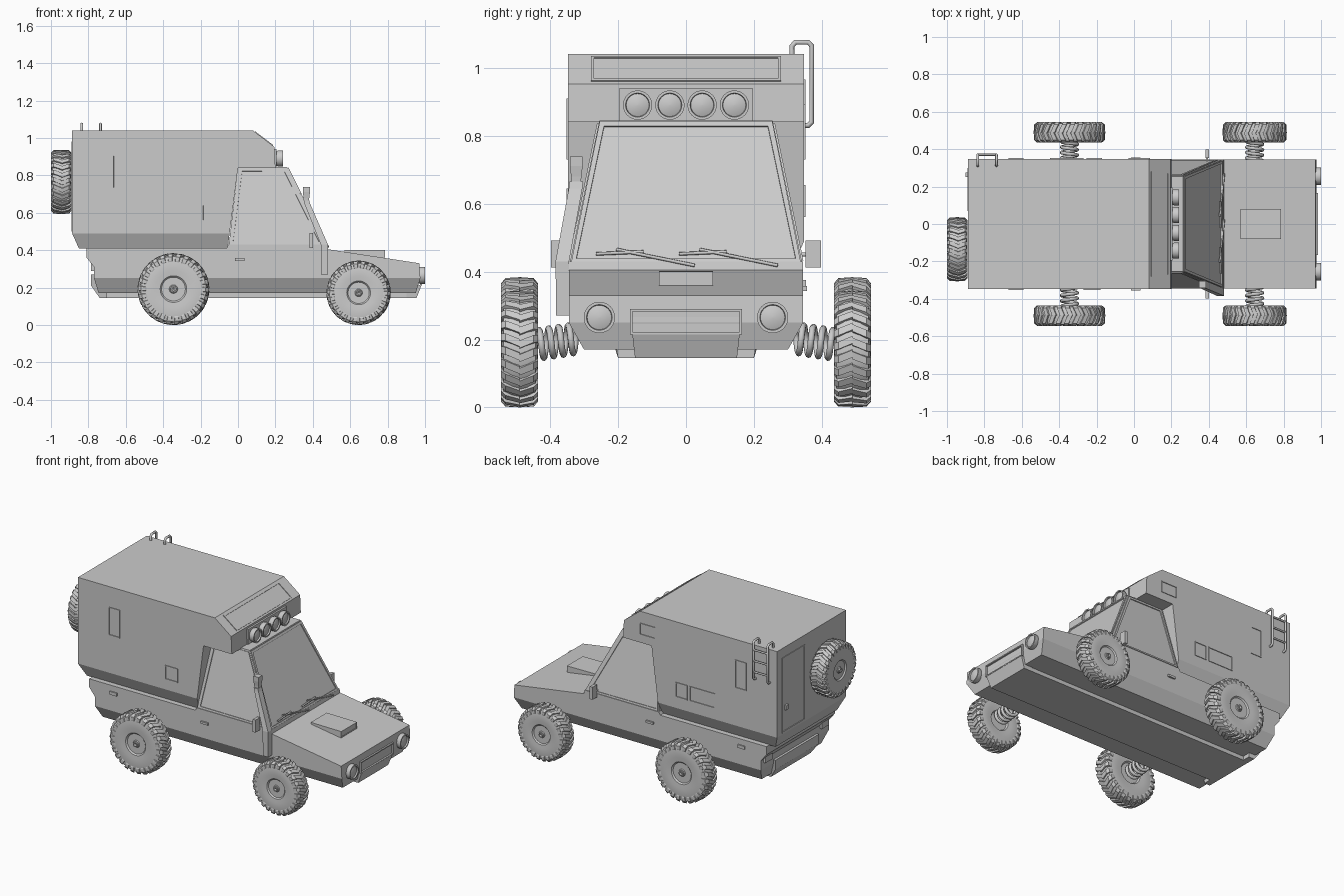
import bpy, bmesh
from math import sin, cos, pi
from mathutils import Vector, Matrix

if "Cube" in bpy.data.objects:
    bpy.data.objects.remove(bpy.data.objects["Cube"])


def obj(name, verts, faces, smooth=False):
    me = bpy.data.meshes.new(name)
    me.from_pydata(verts, [], faces)
    bm = bmesh.new()
    bm.from_mesh(me)
    bmesh.ops.recalc_face_normals(bm, faces=bm.faces)
    bm.to_mesh(me)
    bm.free()
    o = bpy.data.objects.new(name, me)
    bpy.context.collection.objects.link(o)
    if smooth:
        bpy.ops.object.select_all(action='DESELECT')
        o.select_set(True)
        bpy.context.view_layer.objects.active = o
        bpy.ops.object.shade_smooth_by_angle(angle=0.6)
    return o


def loft(name, rings, smooth=False):
    """Skin equal-length rings, capping both ends."""
    n = len(rings[0])
    faces = [tuple(range(n)), tuple(range((len(rings) - 1) * n, len(rings) * n))]
    for k in range(len(rings) - 1):
        for i in range(n):
            j = (i + 1) % n
            faces.append((k * n + i, k * n + j, (k + 1) * n + j, (k + 1) * n + i))
    return obj(name, [p for r in rings for p in r], faces, smooth)


def prism(name, pts):
    """Side profile of (x, z, half width), spanning -y to +y."""
    return loft(name, [[(x, s * w, z) for x, z, w in pts] for s in (-1, 1)])


def box(name, x0, x1, y0, y1, z0, z1):
    return loft(name, [[(x0, y0, z), (x1, y0, z), (x1, y1, z), (x0, y1, z)] for z in (z0, z1)])


def panel(name, pts, out, border=0.01, height=0.006, depth=0.008):
    """Raised frame with a sunken centre on a flat polygon."""
    bm = bmesh.new()
    f = bm.faces.new([bm.verts.new(p) for p in pts])
    f.normal_update()
    if f.normal.dot(Vector(out)) < 0:
        f.normal_flip()
    nrm = f.normal.copy()
    top = bmesh.ops.extrude_face_region(bm, geom=[f])['geom']
    bmesh.ops.translate(bm, vec=nrm * height, verts=[g for g in top if isinstance(g, bmesh.types.BMVert)])
    face = [g for g in top if isinstance(g, bmesh.types.BMFace)]
    bm.normal_update()
    bmesh.ops.inset_individual(bm, faces=face, thickness=border)
    bmesh.ops.inset_individual(bm, faces=face, thickness=0.001, depth=-depth)
    me = bpy.data.meshes.new(name)
    bm.to_mesh(me)
    bm.free()
    bpy.context.collection.objects.link(bpy.data.objects.new(name, me))


def side_panel(name, s, x0, x1, z0, z1):
    y = s * 0.345
    panel(name, [(x0, y, z0), (x1, y, z0), (x1, y, z1), (x0, y, z1)], (0, s, 0), 0.008, 0.007, 0.006)


def place(o, loc, axis):
    q = Vector((0, 0, 1)).rotation_difference(Vector(axis))
    o.data.transform(Matrix.Translation(loc) @ q.to_matrix().to_4x4())


def lathe(name, prof, loc, axis, seg=32):
    rings = [[(r * cos(2 * pi * i / seg), r * sin(2 * pi * i / seg), a) for i in range(seg)] for a, r in prof]
    o = loft(name, rings, True)
    place(o, loc, axis)
    return o


def tube(name, pts, r):
    cu = bpy.data.curves.new(name, 'CURVE')
    cu.dimensions = '3D'
    cu.bevel_depth = r
    cu.bevel_resolution = 2
    cu.use_fill_caps = True
    sp = cu.splines.new('POLY')
    sp.points.add(len(pts) - 1)
    for p, c in zip(sp.points, pts):
        p.co = (*c, 1)
    bpy.context.collection.objects.link(bpy.data.objects.new(name, cu))


def wheel(name, loc, axis, R, w=0.055):
    half = [(0.95, 0.52), (0.97, 0.75), (0.85, 0.91), (0.4, 0.95)]
    prof = [(0.84, 0.002), (0.84, 0.10), (0.76, 0.12), (0.76, 0.33), (0.9, 0.37)] + half
    prof += [(-a, r) for a, r in reversed(half)] + [(-0.9, 0.37), (-0.7, 0.33), (-0.7, 0.002)]
    lathe(name + "_tire", [(a * w, r * R) for a, r in prof], loc, axis, 48)
    lathe(name + "_hub", [(0.7 * w, 0.085 * R), (w, 0.085 * R), (w, 0.05 * R), (0.9 * w, 0.002)], loc, axis, 12)
    # chevron tread lugs
    verts, faces, n = [], [], 26
    for i in range(n):
        for s in (-1, 1):
            t0 = 2 * pi * i / n + (0.03 if s > 0 else 0)
            b = len(verts)
            for a, r, lag in ((0, 1, 0), (0.75, 0.985, 0.1), (1.0, 0.9, 0.12), (1.0, 0.79, 0.12)):
                for rr, d in ((r - 0.09, 0), (r, 0.015), (r, 0.145), (r - 0.09, 0.16)):
                    t = t0 + lag + d
                    a2 = a if rr == r or a < 1 else a - 0.1
                    verts.append((rr * R * cos(t), rr * R * sin(t), s * a2 * w))
            faces += [tuple(range(b, b + 4)), tuple(range(b + 12, b + 16))]
            for k in range(3):
                for m in range(4):
                    m2 = (m + 1) % 4
                    faces.append((b + k * 4 + m, b + k * 4 + m2, b + k * 4 + 4 + m2, b + k * 4 + 4 + m))
    place(obj(name + "_tread", verts, faces), loc, axis)


def lamp(name, loc, r, length):
    lathe(name, [(0, r * 0.9), (length * 0.3, r), (length, r), (length, r * 0.82), (length * 0.75, r * 0.78),
                 (length * 0.9, r * 0.45), (length * 0.95, 0.001)], loc, (1, 0, 0))


# Lower body with hood, tapered sills and underside
W = 0.345
prism("body", [(-0.81, 0.412, W), (-0.81, 0.36, W), (-0.77, 0.31, W), (-0.77, 0.25, W), (0.975, 0.25, W),
               (0.97, 0.33, W), (0.48, 0.405, W), (0.475, 0.43, W), (-0.05, 0.43, W), (-0.06, 0.412, W)])
prism("body_sill", [(-0.77, 0.25, W), (-0.745, 0.17, 0.3), (0.95, 0.17, 0.3), (0.975, 0.25, W)])
prism("skid_plate", [(x, z, 0.15) for x, z in ((-0.73, 0.145), (0.94, 0.145), (0.95, 0.18), (-0.75, 0.18))])
prism("front_bumper", [(0.9, 0.145, 0.15), (0.955, 0.145, 0.15), (0.982, 0.215, 0.158), (0.9, 0.215, 0.158)])
prism("rear_bumper", [(-0.7, 0.145, 0.2), (-0.74, 0.145, 0.2), (-0.785, 0.21, 0.22), (-0.785, 0.27, 0.22),
                      (-0.7, 0.27, 0.22)])
panel("grille", [(0.974, y, z) for y, z in ((-0.165, 0.215), (0.165, 0.215), (0.165, 0.29), (-0.165, 0.29))],
      (1, 0, 0), 0.01, 0.01, 0.012)
prism("hood_scoop", [(0.57, 0.38, 0.08), (0.57, 0.402, 0.08), (0.782, 0.4, 0.08), (0.782, 0.35, 0.08)])
panel("scoop_opening", [(0.782, y, z) for y, z in ((-0.08, 0.36), (0.08, 0.36), (0.08, 0.4), (-0.08, 0.4))],
      (1, 0, 0), 0.006, 0.003, 0.008)

# Camper box with angled nose and tapered skirt
prism("camper_box", [(x, z, W + 0.003) for x, z in ((-0.887, 0.49), (-0.887, 1.04), (0.08, 1.04), (0.195, 0.952),
                                                    (0.2, 0.84), (0.0, 0.84), (-0.045, 0.49))])
prism("camper_skirt", [(-0.887, 0.49, W + 0.003), (-0.85, 0.408, 0.31), (-0.055, 0.408, 0.31),
                       (-0.045, 0.49, W + 0.003)])
panel("nose_window", [(0.09, -0.28, 1.032), (0.09, 0.28, 1.032), (0.186, 0.28, 0.959), (0.186, -0.28, 0.959)],
      (1, 0, 1), 0.013, 0.004, 0.015)
box("light_bar", 0.19, 0.207, -0.195, 0.195, 0.845, 0.94)
for i in range(4):
    lamp("roof_light", (0.205, -0.1425 + 0.095 * i, 0.89), 0.043, 0.035)
for s in (-1, 1):
    side_panel("side_window", s, -0.67, -0.59, 0.73, 0.91)
side_panel("small_hatch", -1, -0.27, -0.18, 0.555, 0.645)
side_panel("small_hatch", 1, -0.255, -0.17, 0.56, 0.655)
side_panel("large_hatch", 1, -0.45, -0.27, 0.56, 0.655)
side_panel("front_window", 1, -0.03, 0.085, 0.89, 0.965)
panel("rear_door", [(-0.886, y, z) for y, z in ((0.07, 0.5), (0.3, 0.5), (0.3, 0.98), (0.07, 0.98))],
      (-1, 0, 0), 0.012, 0.005, 0.006)
box("rear_door_handle", -0.9, -0.885, 0.25, 0.275, 0.64, 0.67)

# Cab with windscreen and door glass
prism("cab", [(-0.05, 0.42, 0.343), (0.0, 0.845, 0.255), (0.262, 0.845, 0.255), (0.472, 0.42, 0.343)])


def cab_pt(x, z, s):
    return (x, s * (0.343 - (z - 0.42) * 0.207), z)


def screen_x(z):
    return 0.472 - (z - 0.42) * 0.494


panel("windscreen", [(screen_x(z), y, z) for y, z in ((-0.338, 0.425), (0.338, 0.425), (0.254, 0.84), (-0.254, 0.84))],
      (1, 0, 0.4), 0.02, 0.006, 0.014)
for s in (-1, 1):
    panel("door_window", [cab_pt(x, z, s) for x, z in ((-0.04, 0.432), (0.45, 0.432), (0.258, 0.835), (0.01, 0.835))],
          (0, s, 0.2), 0.018, 0.005, 0.009)
    box("door_handle", -0.015, 0.035, s * 0.34, s * 0.356, 0.343, 0.357)
    box("side_marker", -0.66, -0.61, s * 0.34, s * 0.353, 0.355, 0.375)
    box("mirror", 0.382, 0.402, s * 0.352, s * 0.397, 0.412, 0.492)
    tube("mirror_arm", [(0.39, s * 0.33, 0.45), (0.39, s * 0.36, 0.45)], 0.006)
    lamp("headlight", (0.965, s * 0.255, 0.265), 0.046, 0.035)
    box("tail_light", -0.785, -0.76, s * 0.25, s * 0.32, 0.29, 0.33)

# Wipers lying on the screen
for y in (0, 0.245):
    for nm, a, b in (("wiper_blade", (-0.205, 0.465), (0.025, 0.418)), ("wiper_arm", (-0.265, 0.452), (-0.125, 0.458))):
        tube(nm, [(screen_x(q[1]) + 0.009, q[0] + y, q[1]) for q in (a, b)], 0.005)

# Snorkel along the right pillar
loft("snorkel", [[(x - h, y - 0.02, z), (x + h, y - 0.02, z), (x + h, y + 0.02, z), (x - h, y + 0.02, z)]
                 for x, y, z, h in ((0.462, -0.362, 0.27, 0.019), (0.462, -0.364, 0.43, 0.019),
                                    (0.372, -0.325, 0.645, 0.015), (0.366, -0.323, 0.665, 0.015))])
loft("snorkel_head", [[(0.366 - h, -0.323 - h, z), (0.366 + h, -0.323 - h, z), (0.366 + h, -0.323 + h, z),
                       (0.366 - h, -0.323 + h, z)] for z, h in ((0.66, 0.014), (0.68, 0.015), (0.71, 0.019), (0.738, 0.019))])

# Roof ladder
for x in (-0.835, -0.735):
    tube("ladder_rail", [(x, 0.312, 1.03), (x, 0.312, 1.064), (x, 0.322, 1.075), (x, 0.36, 1.075), (x, 0.37, 1.064),
                         (x, 0.37, 0.84), (x, 0.36, 0.83), (x, 0.34, 0.83)], 0.0075)
for z in (0.88, 0.95, 1.02):
    tube("ladder_rung", [(-0.835, 0.37, z), (-0.735, 0.37, z)], 0.006)

# Wheels, spare and coil springs
for s in (-1, 1):
    for nm, x, R in (("front_wheel", 0.645, 0.172), ("rear_wheel", -0.345, 0.192)):
        wheel(nm, (x, s * 0.49, R), (0, s, 0), R)
        tube(nm + "_spring", [(x + 0.042 * cos(t * pi / 8), s * (0.31 + 0.13 * t / 72),
                               0.205 - 0.02 * t / 72 + 0.042 * sin(t * pi / 8)) for t in range(73)], 0.0095)
wheel("spare_wheel", (-0.945, -0.135, 0.765), (-1, 0, 0), 0.172)
